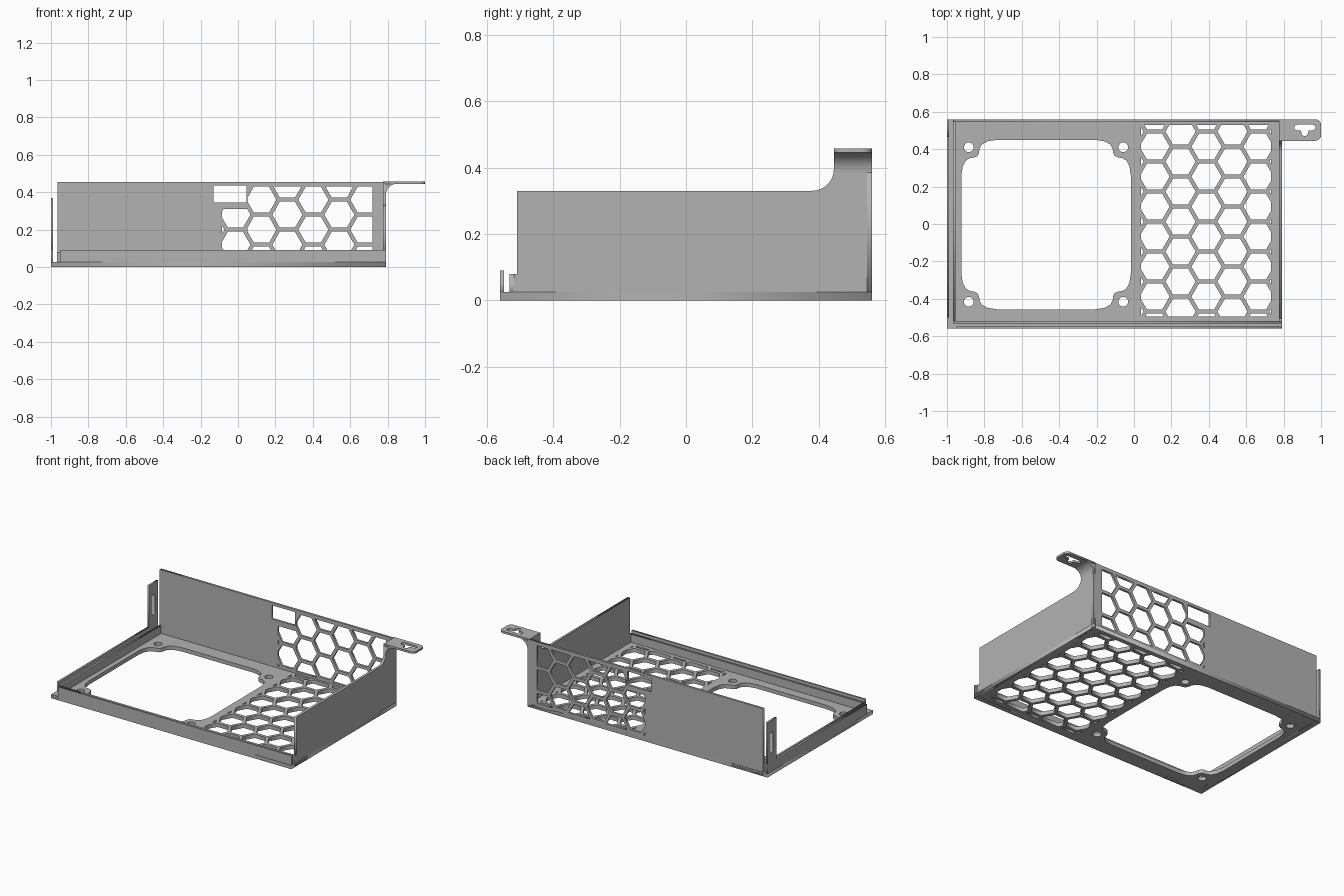
import bpy
from math import sin, cos, pi, sqrt
from mathutils import Matrix

cube = bpy.data.objects.get("Cube")
if cube:
    bpy.data.objects.remove(cube, do_unlink=True)

grey = bpy.data.materials.new("sheet_metal_grey")
grey.use_nodes = True
COLOUR = (0.45, 0.45, 0.45, 1)
grey.diffuse_color = COLOUR
grey.node_tree.nodes["Principled BSDF"].inputs["Base Color"].default_value = COLOUR

# Each plane maps a flat drawing (u, v) and its normal into the world
PLANES = {
    "xy": Matrix(((1, 0, 0, 0), (0, 1, 0, 0), (0, 0, 1, 0), (0, 0, 0, 1))),
    "xz": Matrix(((1, 0, 0, 0), (0, 0, -1, 0), (0, 1, 0, 0), (0, 0, 0, 1))),
    "yz": Matrix(((0, 0, 1, 0), (1, 0, 0, 0), (0, 1, 0, 0), (0, 0, 0, 1))),
}
AXIS = {"xy": 2, "xz": 1, "yz": 0}


def panel(name, plane, low, high, outline, holes=()):
    """Flat sheet with holes, spanning low..high along the plane normal."""
    curve = bpy.data.curves.new(name, "CURVE")
    curve.dimensions = "2D"
    curve.fill_mode = "BOTH"
    curve.extrude = (high - low) / 2
    for loop in [outline, *holes]:
        spline = curve.splines.new("POLY")
        spline.points.add(len(loop) - 1)
        for point, (u, v) in zip(spline.points, loop):
            point.co = (u, v, 0, 1)
        spline.use_cyclic_u = True
    drawing = bpy.data.objects.new(name + "_drawing", curve)
    bpy.context.collection.objects.link(drawing)
    graph = bpy.context.evaluated_depsgraph_get()
    mesh = bpy.data.meshes.new_from_object(drawing.evaluated_get(graph))
    bpy.data.objects.remove(drawing, do_unlink=True)
    move = Matrix.Identity(4)
    move[AXIS[plane]][3] = (low + high) / 2
    mesh.transform(move @ PLANES[plane])
    mesh.materials.clear()
    mesh.materials.append(grey)
    part = bpy.data.objects.new(name, mesh)
    bpy.context.collection.objects.link(part)
    return part


def rect(u0, u1, v0, v1):
    return [(u0, v0), (u1, v0), (u1, v1), (u0, v1)]


def arc(cu, cv, r, start, end, steps=8):
    return [(cu + r * cos(start + (end - start) * i / steps),
             cv + r * sin(start + (end - start) * i / steps)) for i in range(steps + 1)]


def slot(u0, u1, v0, v1):
    """Straight slot with round ends, along its longer side."""
    r = min(u1 - u0, v1 - v0) / 2
    if u1 - u0 > v1 - v0:
        return arc(u1 - r, v0 + r, r, -pi / 2, pi / 2) + arc(u0 + r, v0 + r, r, pi / 2, 3 * pi / 2)
    return arc(u0 + r, v1 - r, r, 0, pi) + arc(u0 + r, v0 + r, r, pi, 2 * pi)


def clip(loop, axis, limit, side):
    """Keep the part of a loop on one side of an axis-aligned line."""
    out = []
    for a, b in zip(loop, loop[1:] + loop[:1]):
        da, db = (a[axis] - limit) * side, (b[axis] - limit) * side
        if da >= 0:
            out.append(a)
        if da * db < 0:
            t = da / (da - db)
            out.append((a[0] + t * (b[0] - a[0]), a[1] + t * (b[1] - a[1])))
    return out


def area(loop):
    return abs(sum(a[0] * b[1] - b[0] * a[1] for a, b in zip(loop, loop[1:] + loop[:1]))) / 2


PITCH, WEB = 0.1604, 0.021


def honeycomb(u, v, limits):
    """Hexagon holes around (u, v); limits(column centre) gives the clip box."""
    holes = []
    r = (PITCH - WEB) / sqrt(3)
    for col in range(-8, 9):
        cu = u + col * PITCH * sqrt(3) / 2
        u0, u1, v0, v1 = limits(cu)
        for row in range(-8, 9):
            cv = v + (row + 0.5 * (col % 2)) * PITCH
            loop = arc(cu, cv, r, 0, 2 * pi, 6)[:-1]
            for axis, limit, side in ((0, u0, 1), (0, u1, -1), (1, v0, 1), (1, v1, -1)):
                loop = clip(loop, axis, limit, side)
            if len(loop) > 2 and area(loop) > 5e-5:
                holes.append(loop)
    return holes


# Fan opening: a square whose corners bulge in around the screw holes
half, fan_x, fan_y = 0.453, -0.47, -0.003
corner = [(0, .19), (.008, .14), (.025, .11), (.045, .098), (.07, .094), (.086, .086)]
corner += [(v, u) for u, v in reversed(corner[:-1])]
opening, screws = [], []
for sx, sy in ((-1, 1), (1, 1), (1, -1), (-1, -1)):
    pts = [(fan_x + sx * (half - u), fan_y + sy * (half - v)) for u, v in corner]
    opening += pts if sx * sy < 0 else pts[::-1]
    screws.append(arc(fan_x + sx * 0.413, fan_y + sy * 0.413, 0.026, 0, 2 * pi, 20)[:-1])

# Floor with fan opening and vent
FLOOR = 0.026
floor_vent = honeycomb(0.11, -0.388, lambda c: (0.037, 0.733, -0.494, 0.53))
panel("floor", "xy", 0, FLOOR, rect(-1, 0.79, -0.56, 0.56), [opening, *screws, *floor_vent])

# Back wall with vent and connector window
back_vent = honeycomb(0.125, 0.36, lambda c: (0.05, 0.72, 0.04, 0.43) if c > 0.05
                      else (-0.085, 0.72, 0.04, 0.31))
panel("back_wall", "xz", 0.545, 0.56, rect(-0.965, 0.79, 0, 0.455),
      [rect(-0.13, 0.045, 0.345, 0.437), *back_vent])

# Side wall that sweeps up to the mounting ear
sweep = arc(0.38, 0.395, 0.065, 0, -pi / 2)
panel("side_wall", "yz", 0.774, 0.79,
      [(-0.508, 0), (0.56, 0), (0.56, 0.45), (0.445, 0.45)] + sweep + [(-0.508, 0.33)])

# Mounting ear with keyhole and curved bend below it
ear = [(0.774, 0.445)] + arc(0.97, 0.475, 0.03, -pi / 2, 0) + arc(0.97, 0.53, 0.03, 0, pi / 2)
keyhole = (arc(0.955, 0.516, 0.015, -pi / 2, pi / 2) + arc(0.872, 0.516, 0.015, pi / 2, 3 * pi / 2)
           + [(0.893, 0.501)] + arc(0.913, 0.488, 0.018, pi, 2 * pi) + [(0.933, 0.501)])
panel("mounting_ear", "xy", 0.445, 0.458, ear + [(0.774, 0.56)], [keyhole])
bend = panel("ear_bend", "xz", 0.445, 0.56,
             [(0.78, 0.446), (0.78, 0.385)] + arc(0.85, 0.385, 0.06, pi, pi / 2) + [(0.85, 0.446)])
bpy.ops.object.select_all(action="DESELECT")
bend.select_set(True)
bpy.context.view_layer.objects.active = bend
bpy.ops.object.shade_smooth_by_angle()

# Double lips forming a groove along the front and the low side
panel("front_outer_lip", "xz", -0.56, -0.548, rect(-0.95, 0.79, 0, 0.09))
panel("front_inner_lip", "xz", -0.531, -0.518, rect(-0.967, 0.79, 0, 0.08))
panel("front_side_corner", "yz", 0.774, 0.79, rect(-0.531, -0.508, 0, 0.08))
panel("side_outer_lip", "yz", -1, -0.988, rect(-0.5, 0.56, 0, 0.09))
panel("side_inner_lip", "yz", -0.967, -0.955, rect(-0.531, 0.56, 0, 0.08))

# Upright slotted tab at the back corner
panel("slotted_tab", "yz", -1, -0.988, rect(0.465, 0.56, 0, 0.37),
      [slot(0.5, 0.527, 0.15, 0.29)])
